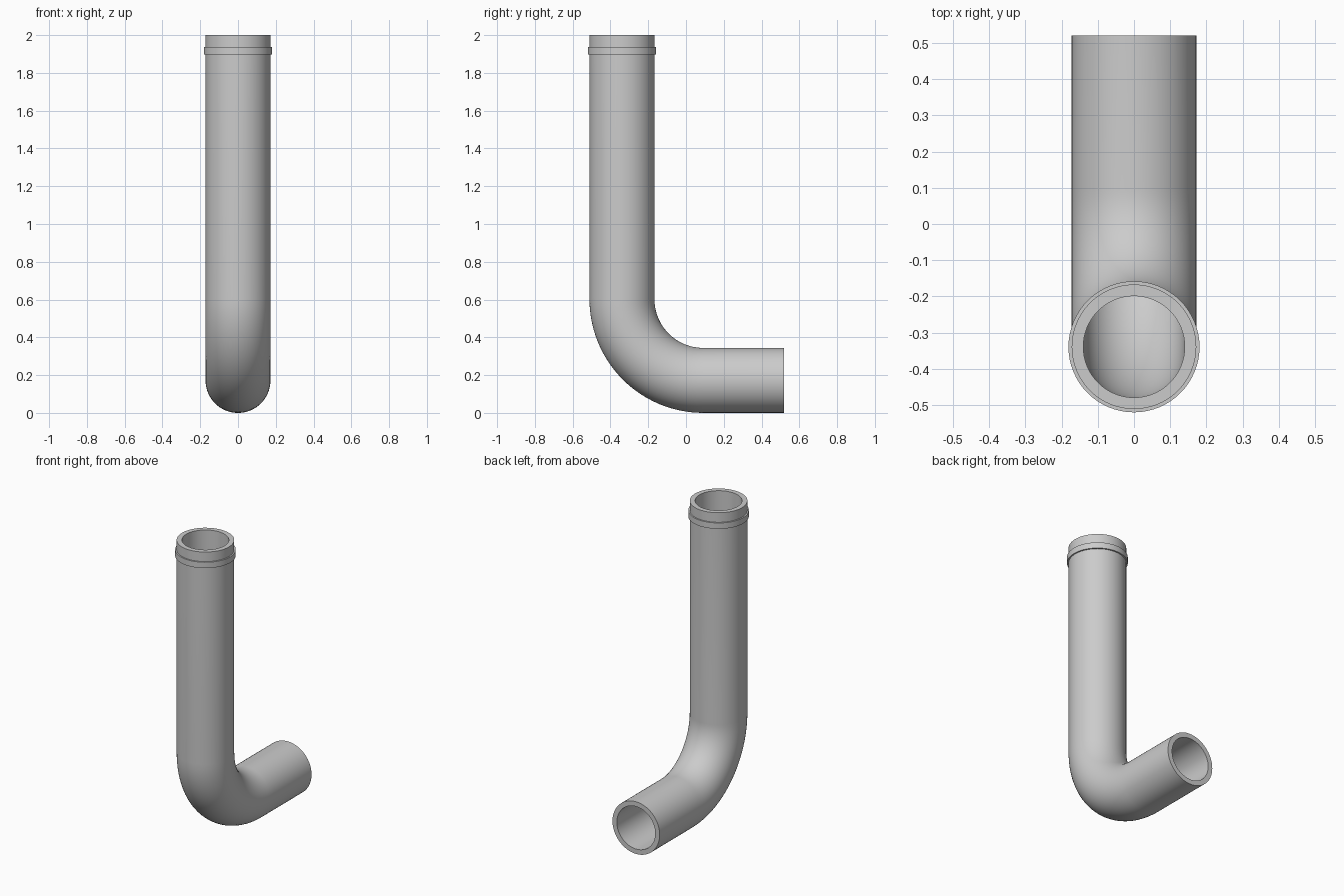
import bpy, bmesh
from math import sin, cos, pi, radians

if "Cube" in bpy.data.objects:
    bpy.data.objects.remove(bpy.data.objects["Cube"])

SIDES, BEND_STEPS = 64, 24
R_OUT, R_IN = 0.172, 0.14
AXIS_Y = -0.339          # centre line of the upright run
BEND_R = 0.43            # centre-line radius of the elbow
BEND_Y, BEND_Z = AXIS_Y + BEND_R, R_OUT + BEND_R


def hollow_sweep(name, path, r_out, r_in):
    """Sweep an annulus along (y, z, angle) stations in the YZ plane."""
    bm = bmesh.new()

    def ring(y, z, a, r):
        # the section's in-plane axis points away from the bend centre
        return [bm.verts.new((r * cos(t),
                              y - r * sin(t) * cos(a),
                              z - r * sin(t) * sin(a)))
                for t in (2 * pi * i / SIDES for i in range(SIDES))]

    outer = [ring(*p, r_out) for p in path]
    inner = [ring(*p, r_in) for p in path]
    loop = outer + inner[::-1]
    for a, b in zip(loop, loop[1:] + loop[:1]):
        for i in range(SIDES):
            j = (i + 1) % SIDES
            bm.faces.new((a[i], a[j], b[j], b[i]))
    bmesh.ops.recalc_face_normals(bm, faces=bm.faces)
    mesh = bpy.data.meshes.new(name)
    bm.to_mesh(mesh)
    bm.free()
    obj = bpy.data.objects.new(name, mesh)
    bpy.context.collection.objects.link(obj)
    bpy.ops.object.select_all(action='DESELECT')
    obj.select_set(True)
    bpy.context.view_layer.objects.active = obj
    bpy.ops.object.shade_smooth_by_angle(angle=radians(30))
    return obj


# Elbow pipe: upright run, quarter bend, short horizontal outlet
path = [(AXIS_Y, 2.0, 0.0)]
for k in range(BEND_STEPS + 1):
    a = pi / 2 * k / BEND_STEPS
    path.append((BEND_Y - BEND_R * cos(a), BEND_Z - BEND_R * sin(a), a))
path.append((0.52, R_OUT, pi / 2))
hollow_sweep("elbow_pipe", path, R_OUT, R_IN)

# Raised collar just below the open top
hollow_sweep("collar_ring", [(AXIS_Y, 1.937, 0.0), (AXIS_Y, 1.898, 0.0)],
             0.181, R_OUT - 0.005)
